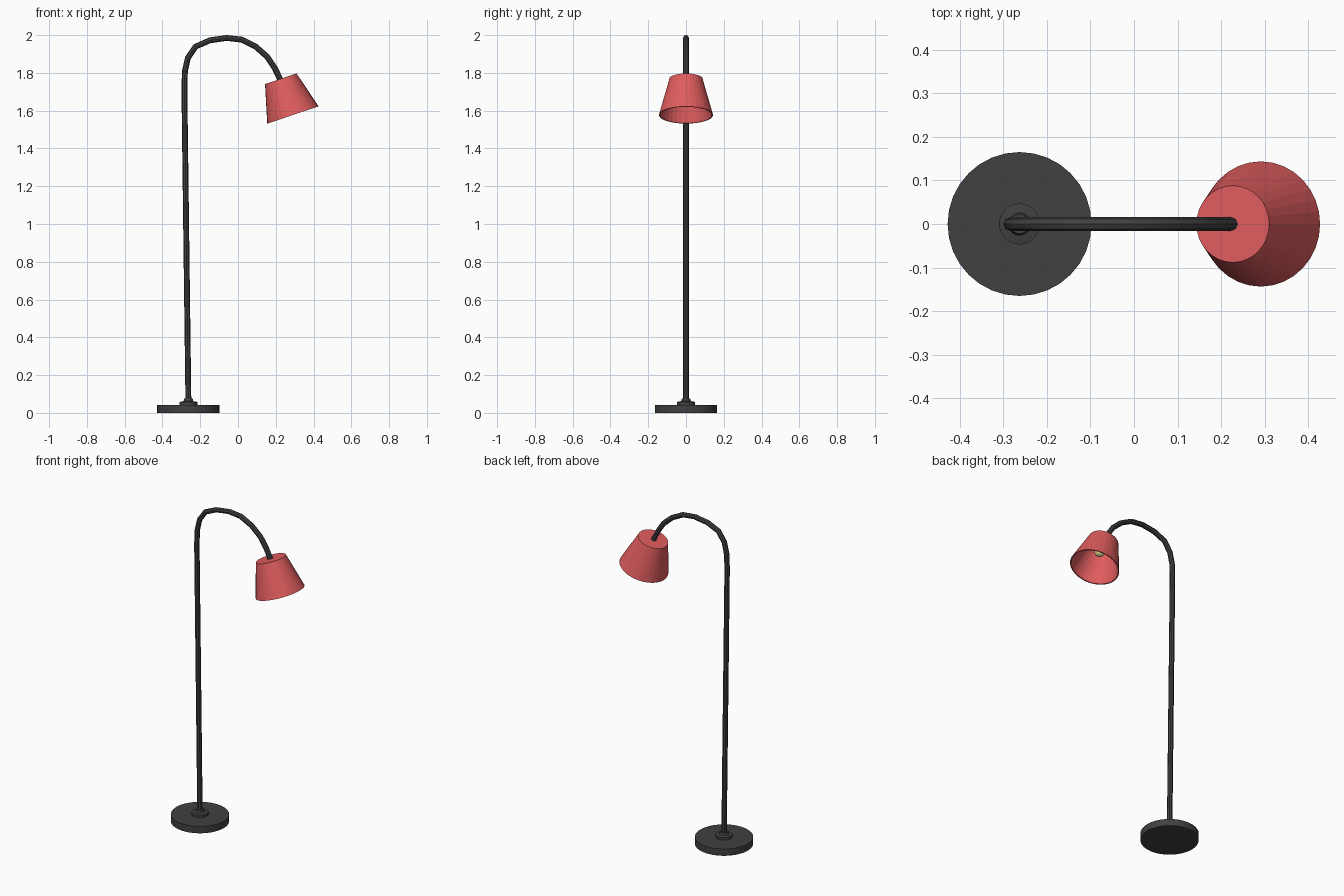
import bpy, bmesh, math
from mathutils import Vector

if "Cube" in bpy.data.objects:
    bpy.data.objects.remove(bpy.data.objects["Cube"])


def material(name, color):
    m = bpy.data.materials.new(name)
    m.diffuse_color = (*color, 1)
    m.use_nodes = True
    m.node_tree.nodes["Principled BSDF"].inputs["Base Color"].default_value = m.diffuse_color
    return m


dark = material("dark_metal", (0.053, 0.052, 0.054))
red = material("red_shade", (0.73, 0.107, 0.11))
warm = material("warm_bulb", (0.75, 0.68, 0.3))


def lathe(name, profile, mat, loc, tilt=0.0, n=32):
    """Revolve (radius, height) points around z; radius 0 makes a pole."""
    bm = bmesh.new()
    rings = []
    for r, z in profile:
        if r == 0:
            rings.append([bm.verts.new((0, 0, z))])
        else:
            rings.append([bm.verts.new((r * math.cos(2 * math.pi * i / n),
                                        r * math.sin(2 * math.pi * i / n), z))
                          for i in range(n)])
    for a, b in zip(rings, rings[1:]):
        for i in range(n):
            j = (i + 1) % n
            quad = [a[i % len(a)], a[j % len(a)], b[j % len(b)], b[i % len(b)]]
            bm.faces.new(list(dict.fromkeys(quad)))
    bmesh.ops.recalc_face_normals(bm, faces=bm.faces)
    me = bpy.data.meshes.new(name)
    bm.to_mesh(me)
    bm.free()
    ob = bpy.data.objects.new(name, me)
    ob.location = loc
    ob.rotation_euler = (0, tilt, 0)
    me.materials.append(mat)
    bpy.context.collection.objects.link(ob)
    return ob


BASE_X = -0.2625

# Round foot and stepped collar
lathe("base", [(0, 0), (0.165, 0), (0.165, 0.043), (0, 0.043)], dark, (BASE_X, 0, 0))
lathe("base_collar", [(0, 0.04), (0.047, 0.04), (0.047, 0.058), (0.026, 0.062),
                      (0.022, 0.076), (0, 0.076)], dark, (BASE_X, 0, 0))

# Shade axis, tilted outwards
tilt = math.radians(-18.5)
top = Vector((0.2265, 0, 1.769))
axis = Vector((-math.sin(-tilt), 0, math.cos(tilt)))

# Gooseneck pole, running into the shade
path = [(BASE_X, 0.05), (-0.284, 1.72), (-0.281, 1.81), (-0.265, 1.88),
        (-0.225, 1.939), (-0.15, 1.972), (-0.06, 1.985), (0.02, 1.976),
        (0.095, 1.938), (0.155, 1.885), (0.193, 1.828), (0.2265, 1.76)]
cu = bpy.data.curves.new("pole", 'CURVE')
cu.dimensions = '3D'
sp = cu.splines.new('POLY')
sp.points.add(len(path) - 1)
for p, (x, z) in zip(sp.points, path):
    p.co = (x, 0, z, 1)
cu.bevel_depth = 0.0155
cu.bevel_resolution = 2
cu.use_fill_caps = True
cu.materials.append(dark)
pole = bpy.data.objects.new("pole", cu)
bpy.context.collection.objects.link(pole)
bpy.ops.object.select_all(action='DESELECT')
bpy.context.view_layer.objects.active = pole
pole.select_set(True)
bpy.ops.object.convert(target='MESH')
bpy.ops.object.shade_smooth_by_angle(angle=math.radians(40))

# Open cone shade with a thin wall
lathe("shade", [(0, 0), (0.088, 0), (0.1435, -0.2025), (0.137, -0.2025),
                (0.083, -0.007), (0, -0.007)], red, top, tilt)

# Socket and bulb inside the shade
lathe("socket", [(0, 0), (0.02, 0), (0.02, -0.06), (0, -0.06)], dark,
      top - axis * 0.005, tilt, 16)
bulb = lathe("bulb", [(0.03 * math.sin(math.pi * k / 8) if 0 < k < 8 else 0,
                       0.03 * math.cos(math.pi * k / 8)) for k in range(9)],
             warm, top - axis * 0.083, tilt, 16)
for f in bulb.data.polygons:
    f.use_smooth = True
